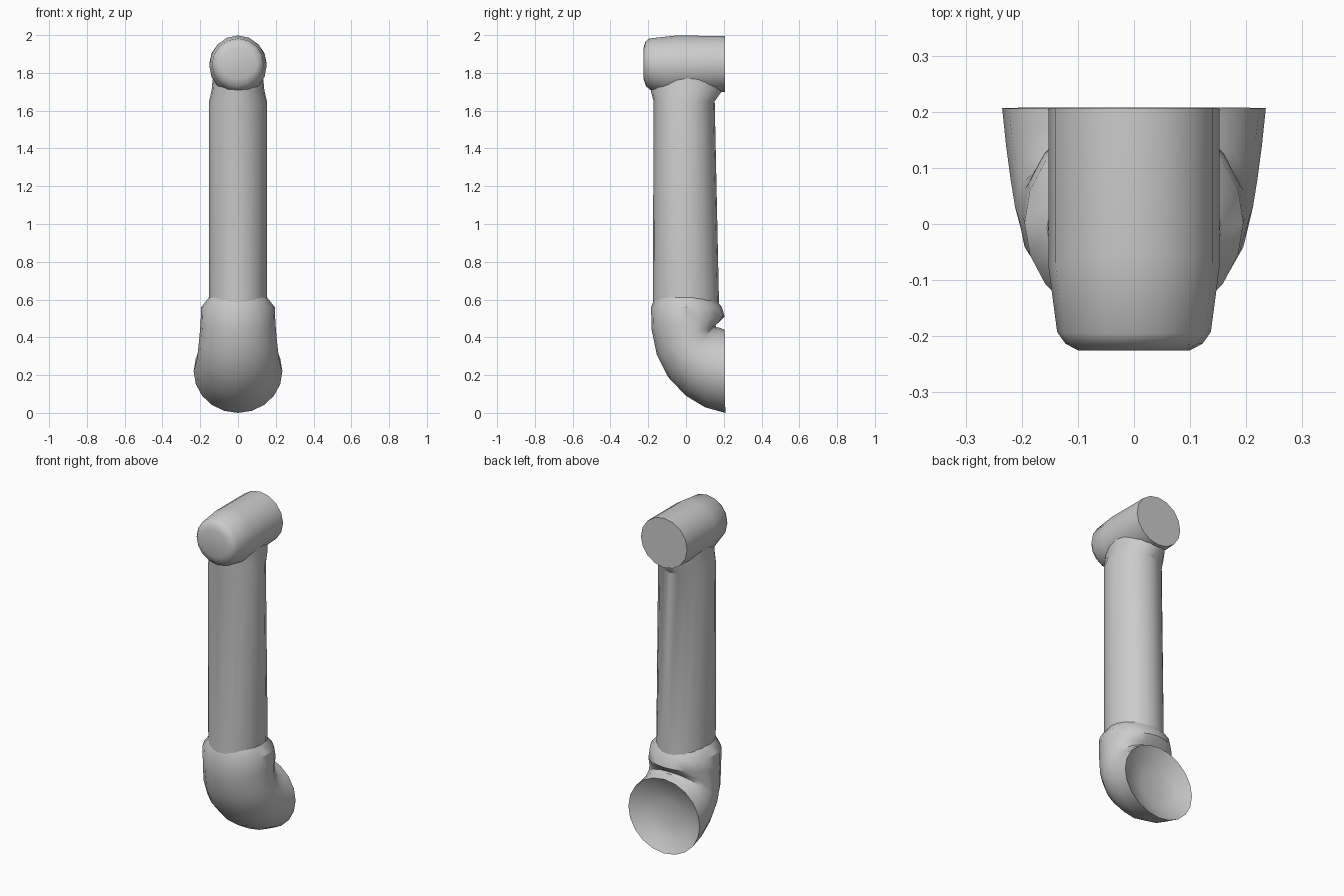
import bpy, bmesh, math
from mathutils import Vector

old = bpy.data.objects.get("Cube")
if old:
    bpy.data.objects.remove(old, do_unlink=True)

grey = bpy.data.materials.new("plain_grey")
grey.use_nodes = True
grey.diffuse_color = (0.6, 0.6, 0.6, 1)
grey.node_tree.nodes["Principled BSDF"].inputs["Base Color"].default_value = (0.6, 0.6, 0.6, 1)


def loft(name, sections, sides, angle=35):
    """Skin elliptical sections: (y, z) of one edge, (y, z) of the opposite edge, half width in x."""
    bm = bmesh.new()
    rings = []
    for (ya, za), (yb, zb), w in sections:
        a, b = Vector((0, ya, za)), Vector((0, yb, zb))
        mid, arm = (a + b) / 2, (a - b) / 2
        turns = [2 * math.pi * i / sides for i in range(sides)]
        rings.append([bm.verts.new(mid + arm * math.cos(t) + Vector((w * math.sin(t), 0, 0))) for t in turns])
    for r, s in zip(rings, rings[1:]):
        for i in range(sides):
            j = (i + 1) % sides
            bm.faces.new((r[i], r[j], s[j], s[i]))
    bm.faces.new(rings[0])
    bm.faces.new(rings[-1])
    bmesh.ops.recalc_face_normals(bm, faces=bm.faces)
    mesh = bpy.data.meshes.new(name)
    bm.to_mesh(mesh)
    bm.free()
    mesh.materials.append(grey)
    obj = bpy.data.objects.new(name, mesh)
    bpy.context.collection.objects.link(obj)
    bpy.ops.object.select_all(action="DESELECT")
    obj.select_set(True)
    bpy.context.view_layer.objects.active = obj
    bpy.ops.object.shade_smooth_by_angle(angle=math.radians(angle))
    return obj


# Upright tube, flaring where it meets the crossbar
loft("upright_tube", [
    ((-0.175, 0.57), (0.175, 0.57), 0.153),
    ((-0.172, 1.65), (0.152, 1.65), 0.153),
    ((-0.185, 1.70), (0.195, 1.71), 0.14),
    ((-0.185, 1.80), (0.195, 1.80), 0.13),
], 20)

# Short crossbar with a bevelled front end
loft("crossbar", [
    ((-0.225, 1.93), (-0.225, 1.77), 0.10),
    ((-0.215, 1.965), (-0.212, 1.73), 0.122),
    ((-0.195, 1.982), (-0.19, 1.71), 0.137),
    ((-0.05, 1.998), (-0.11, 1.68), 0.152),
    ((0.207, 1.995), (0.207, 1.70), 0.152),
], 16)

# Collar and elbow bending toward the back, ending in a shallow hollow
loft("elbow_socket", [
    ((-0.165, 0.61), (0.15, 0.61), 0.155),
    ((-0.185, 0.56), (0.19, 0.56), 0.195),
    ((-0.182, 0.44), (0.205, 0.51), 0.198),
    ((-0.155, 0.31), (0.175, 0.48), 0.205),
    ((-0.095, 0.19), (0.155, 0.465), 0.212),
    ((0.0, 0.09), (0.16, 0.455), 0.22),
    ((0.10, 0.03), (0.18, 0.45), 0.228),
    ((0.208, 0.0), (0.205, 0.44), 0.235),
    ((0.165, 0.07), (0.165, 0.37), 0.16),
    ((0.145, 0.15), (0.145, 0.29), 0.08),
], 20)
